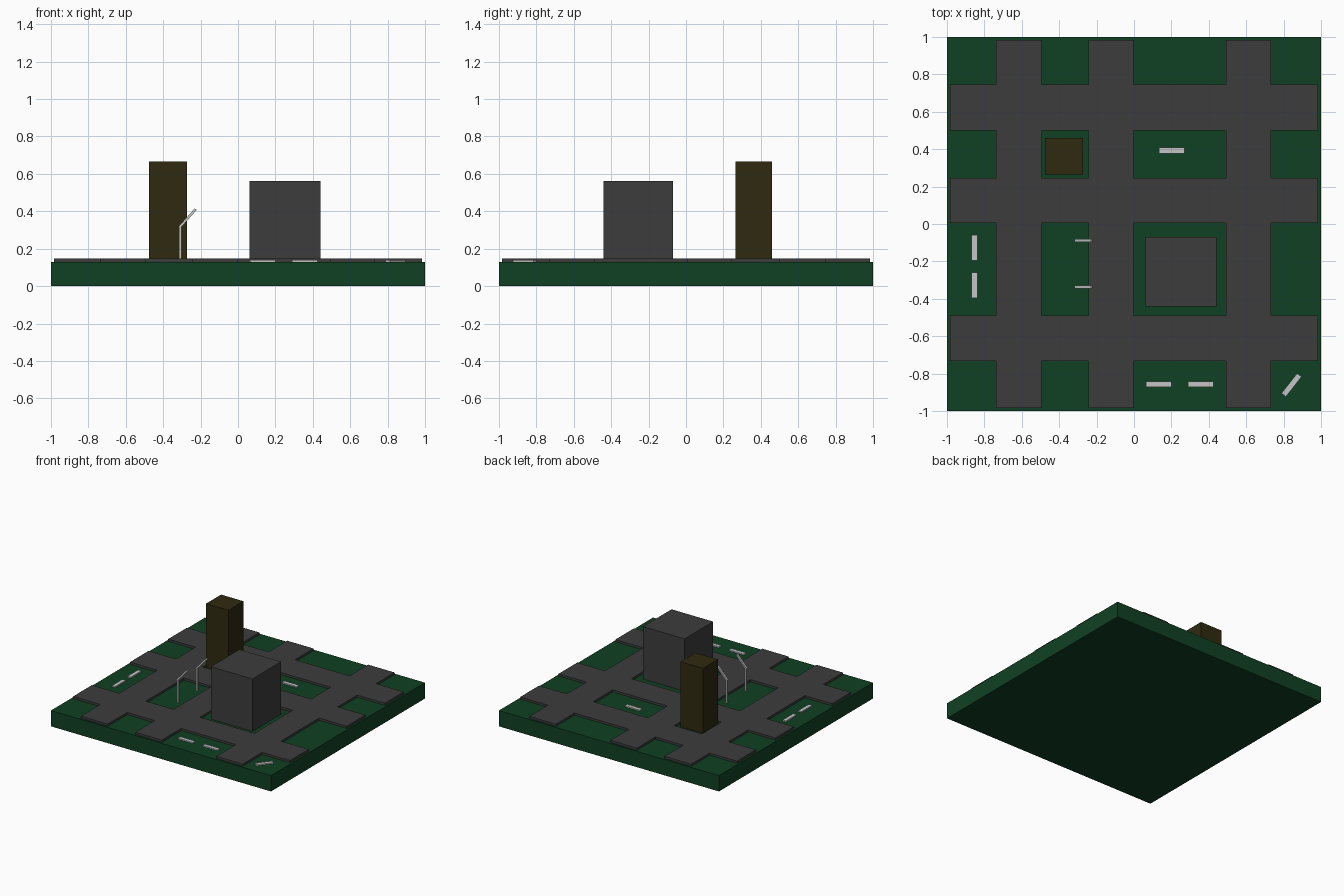
import bpy, bmesh, math
from mathutils import Matrix, Vector

if "Cube" in bpy.data.objects:
    bpy.data.objects.remove(bpy.data.objects["Cube"])


def material(name, rgb):
    m = bpy.data.materials.new(name)
    m.diffuse_color = (*rgb, 1)
    m.use_nodes = True
    m.node_tree.nodes["Principled BSDF"].inputs["Base Color"].default_value = m.diffuse_color
    return m


GREEN = material("grass green", (0.005, 0.052, 0.017))
ASPHALT = material("asphalt grey", (0.046, 0.046, 0.046))
BROWN = material("dark brown", (0.028, 0.023, 0.005))
PALE = material("pale grey", (0.56, 0.56, 0.56))

GROUND = 0.13      # top of the grass slab
ROAD_TOP = 0.148


def finish(name, bm, mat):
    bmesh.ops.recalc_face_normals(bm, faces=bm.faces)
    mesh = bpy.data.meshes.new(name)
    bm.to_mesh(mesh)
    bm.free()
    mesh.materials.append(mat)
    ob = bpy.data.objects.new(name, mesh)
    bpy.context.collection.objects.link(ob)
    return ob


def add_box(bm, centre, size, rot=Matrix.Identity(4)):
    m = Matrix.Translation(centre) @ rot @ Matrix.Diagonal((*size, 1))
    bmesh.ops.create_cube(bm, size=1, matrix=m)


def box(name, x, y, z, mat):
    bm = bmesh.new()
    add_box(bm, [(a + b) / 2 for a, b in (x, y, z)], [b - a for a, b in (x, y, z)])
    return finish(name, bm, mat)


# Grass slab
box("ground_slab", (-1, 1), (-1, 1), (0, GROUND), GREEN)

# Street grid: fill every cell that lies on a street, then raise it
streets_x = [(-0.737, -0.495), (-0.243, -0.003), (0.493, 0.733)]
streets_y = [(-0.733, -0.49), (0.005, 0.247), (0.50, 0.745)]
END = 0.985
xs = [-END] + [v for s in streets_x for v in s] + [END]
ys = [-END] + [v for s in streets_y for v in s] + [END]
bm = bmesh.new()
grid = [[bm.verts.new((x, y, GROUND)) for y in ys] for x in xs]
for i in range(len(xs) - 1):
    for j in range(len(ys) - 1):
        if i % 2 or j % 2:
            bm.faces.new((grid[i][j], grid[i + 1][j], grid[i + 1][j + 1], grid[i][j + 1]))
bmesh.ops.delete(bm, geom=[v for v in bm.verts if not v.link_faces], context='VERTS')
raised = bmesh.ops.extrude_face_region(bm, geom=bm.faces[:], use_keep_orig=True)
for v in raised["geom"]:
    if isinstance(v, bmesh.types.BMVert):
        v.co.z = ROAD_TOP
bmesh.ops.dissolve_limit(bm, angle_limit=0.01, verts=bm.verts, edges=bm.edges)
finish("street_grid", bm, ASPHALT)

# Buildings
box("tower_building", (-0.476, -0.273), (0.265, 0.46), (GROUND, 0.665), BROWN)
box("block_building", (0.062, 0.44), (-0.441, -0.07), (GROUND, 0.561), ASPHALT)

# Low benches: centre x, centre y, turn in degrees
benches = [(0.132, -0.857, 0), (0.357, -0.857, 0), (0.202, 0.393, 0),
           (-0.853, -0.127, 90), (-0.853, -0.328, 90), (0.842, -0.861, 52)]
for x, y, turn in benches:
    bm = bmesh.new()
    add_box(bm, (x, y, GROUND + 0.005), (0.136, 0.03, 0.01),
            Matrix.Rotation(math.radians(turn), 4, 'Z'))
    finish("bench", bm, PALE)

# Street lamps: upright pole with a slanted arm over the road
for y in (-0.087, -0.337):
    bm = bmesh.new()
    add_box(bm, (-0.309, y, (GROUND + 0.315) / 2), (0.013, 0.013, 0.315 - GROUND))
    a, b = Vector((-0.314, y, 0.313)), Vector((-0.226, y, 0.411))
    d = b - a
    add_box(bm, (a + b) / 2, (d.length, 0.016, 0.013),
            Matrix.Rotation(-math.atan2(d.z, d.x), 4, 'Y'))
    finish("street_lamp", bm, PALE)
